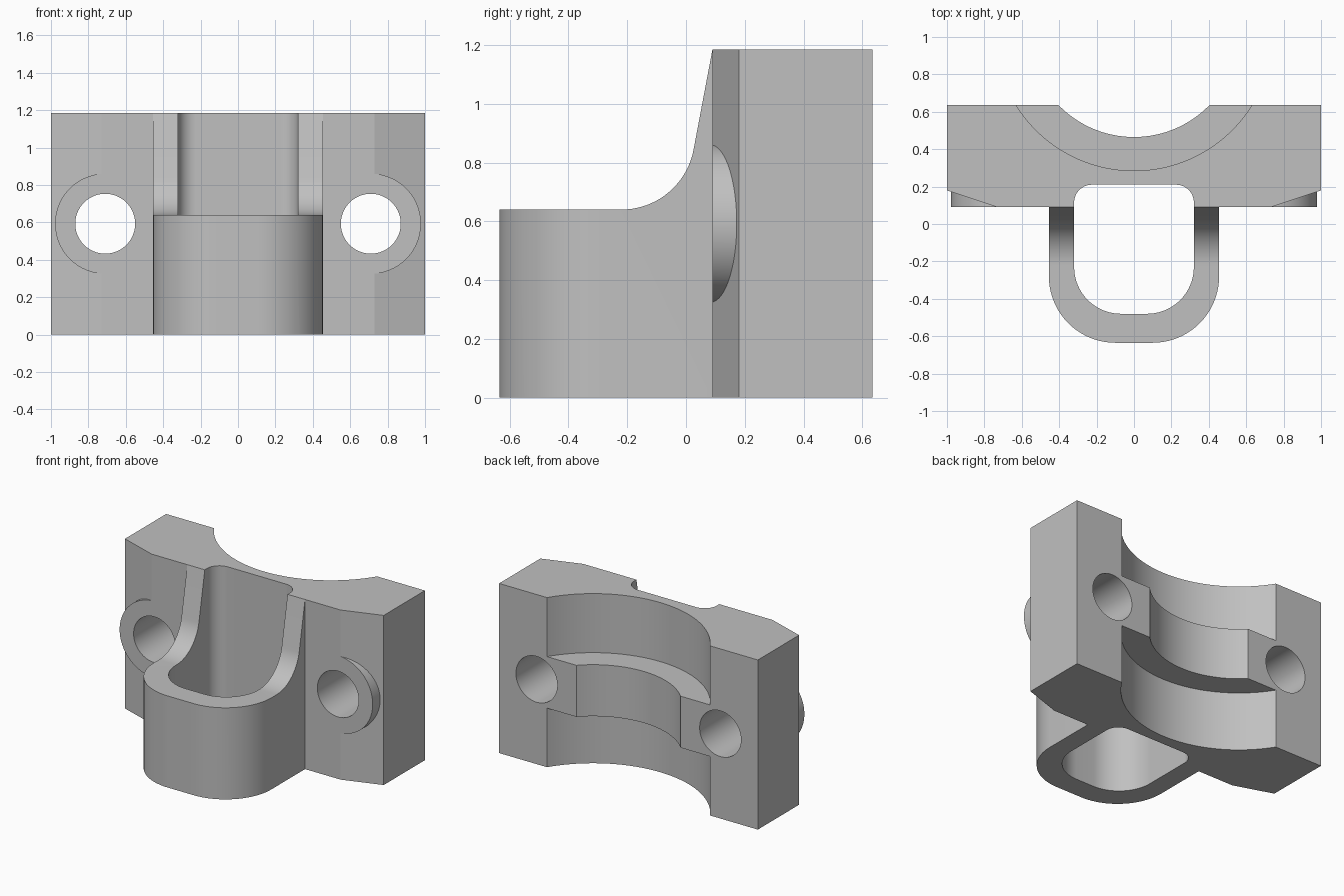
import bpy, bmesh
from math import sin, cos, pi, radians
from mathutils import Matrix, Vector

if "Cube" in bpy.data.objects:
    bpy.data.objects.remove(bpy.data.objects["Cube"], do_unlink=True)

HEIGHT = 1.185
FRONT, BACK = 0.09, 0.635
MID = HEIGHT / 2

grey = bpy.data.materials.new("plain grey")
grey.use_nodes = True
COLOUR = (0.53, 0.53, 0.53, 1)
grey.diffuse_color = COLOUR
grey.node_tree.nodes["Principled BSDF"].inputs["Base Color"].default_value = COLOUR


def finish(name, bm):
    bmesh.ops.recalc_face_normals(bm, faces=bm.faces)
    mesh = bpy.data.meshes.new(name)
    bm.to_mesh(mesh)
    bm.free()
    mesh.materials.append(grey)
    obj = bpy.data.objects.new(name, mesh)
    bpy.context.collection.objects.link(obj)
    return obj


def prism(name, pts, lo, hi, along_x=False):
    """Extrude an outline: (x, y) upward, or (y, z) sideways."""
    bm = bmesh.new()
    place = (lambda a, b: (lo, a, b)) if along_x else (lambda a, b: (a, b, lo))
    face = bm.faces.new([bm.verts.new(place(a, b)) for a, b in pts])
    new = bmesh.ops.extrude_face_region(bm, geom=[face])["geom"]
    step = Vector((hi - lo, 0, 0)) if along_x else Vector((0, 0, hi - lo))
    bmesh.ops.translate(bm, vec=step, verts=[v for v in new if isinstance(v, bmesh.types.BMVert)])
    return finish(name, bm)


def cylinder(name, centre, radius, depth, along_y=False, segments=96):
    bm = bmesh.new()
    turn = Matrix.Rotation(pi / 2 if along_y else 0, 4, "X")
    bmesh.ops.create_cone(bm, cap_ends=True, segments=segments, radius1=radius, radius2=radius,
                          depth=depth, matrix=Matrix.Translation(centre) @ turn)
    return finish(name, bm)


def arc(cx, cy, r, start, end, n=20):
    angles = [radians(start + (end - start) * i / n) for i in range(n + 1)]
    return [(cx + r * cos(a), cy + r * sin(a)) for a in angles]


def rounded(half, y0, y1, r_front, r_back):
    """Symmetric outline with separate front and back corner radii."""
    right = arc(half - r_front, y0 + r_front, r_front, -90, 0)
    if r_back:
        right += arc(half - r_back, y1 - r_back, r_back, 0, 90)
    else:
        right.append((half, y1))
    return right + [(-x, y) for x, y in reversed(right)]


def combine(target, tool, operation):
    mod = target.modifiers.new(operation, "BOOLEAN")
    mod.operation, mod.solver, mod.object = operation, "EXACT", tool
    bpy.context.view_layer.objects.active = target
    bpy.ops.object.modifier_apply(modifier=mod.name)
    bpy.data.objects.remove(tool, do_unlink=True)


# Main block with slanted front corners
edge = [(0.73, FRONT), (1, 0.18), (1, BACK)]
body = prism("clamp_body", edge + [(-x, y) for x, y in reversed(edge)], 0, HEIGHT)

# Front loop, trimmed by a side profile that sweeps up to the block
loop = prism("front_loop", rounded(0.455, -0.635, 0.16, 0.355, 0), 0, HEIGHT)
sweep = [(-0.8, 0), (-0.8, 0.64)] + arc(-0.22, 0.89, 0.25, -90, -11) + \
        [(FRONT, HEIGHT), (0.3, HEIGHT), (0.3, 0)]
combine(loop, prism("loop_sweep", sweep, -0.6, 0.6, True), "INTERSECT")
combine(body, loop, "UNION")

# Round bolt seats on the slanted corners
for side in (-1, 1):
    seat = cylinder("bolt_seat", (side * 0.71, FRONT + 0.1, MID), 0.268, 0.2, True)
    combine(body, seat, "UNION")

# Vertical pocket through the loop
pocket = prism("pocket", rounded(0.32, -0.48, 0.21, 0.25, 0.095), -0.2, HEIGHT + 0.2)
combine(body, pocket, "DIFFERENCE")

# Rear saddle: wide grooves above and below a central rib
CENTRE_Y = 1.027
RIB_HALF = 0.18
depth = MID - RIB_HALF + 0.2
for side in (-1, 1):
    z = MID + side * (RIB_HALF + depth / 2)
    combine(body, cylinder("saddle_groove", (0, CENTRE_Y, z), 0.742, depth, segments=160), "DIFFERENCE")
combine(body, cylinder("rib_bore", (0, CENTRE_Y, MID), 0.562, 1, segments=160), "DIFFERENCE")

# Bolt holes
for side in (-1, 1):
    hole = cylinder("bolt_hole", (side * 0.71, 0.3, MID), 0.16, 1.2, True)
    combine(body, hole, "DIFFERENCE")

# Smooth curved walls, crisp edges
bpy.ops.object.select_all(action="DESELECT")
body.select_set(True)
bpy.context.view_layer.objects.active = body
bpy.ops.object.shade_smooth_by_angle(angle=radians(14))
